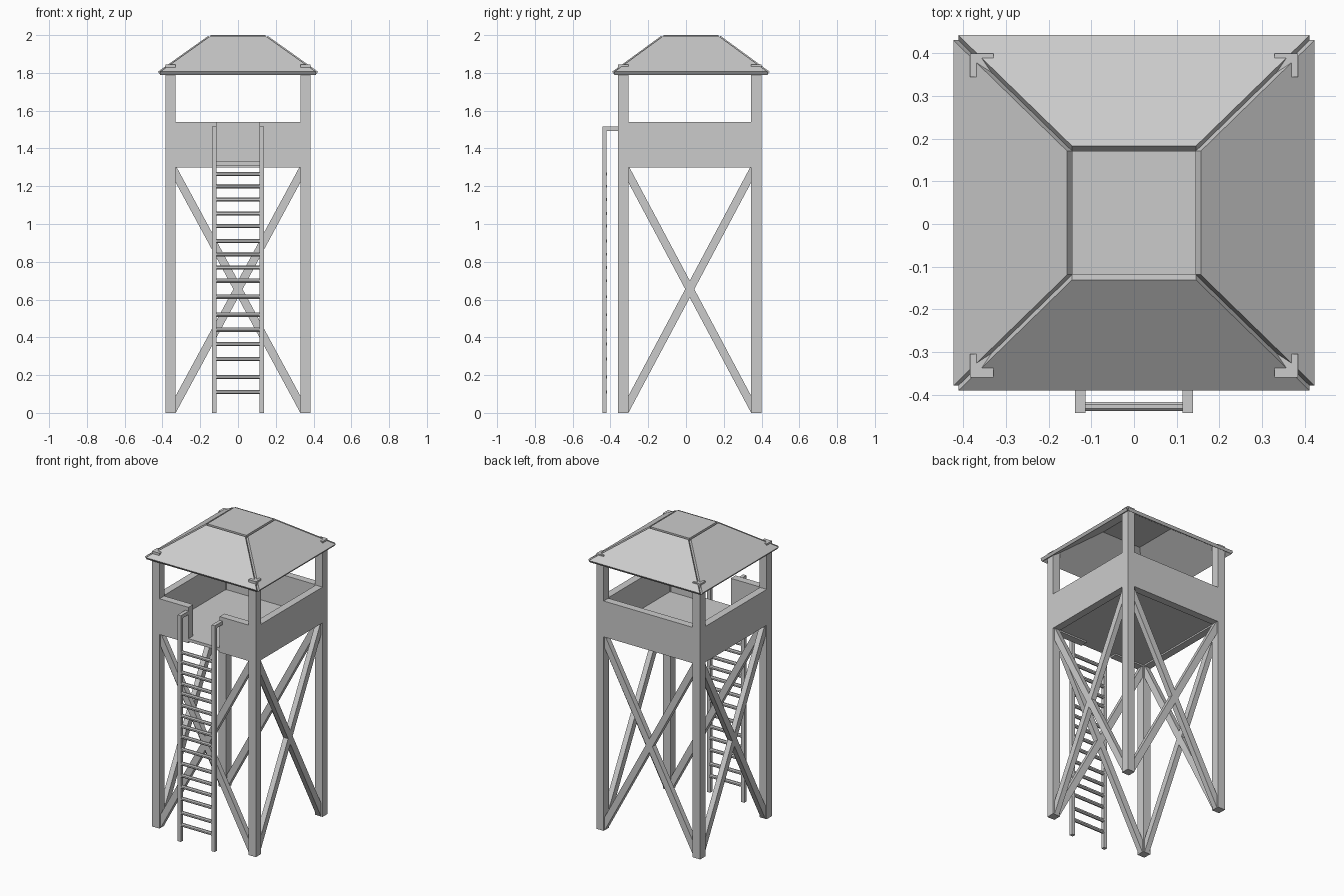
import bpy, bmesh, math
from mathutils import Vector

if "Cube" in bpy.data.objects:
    bpy.data.objects.remove(bpy.data.objects["Cube"])

CY = 0.02            # tower centre in y
XO, XI = 0.385, 0.33  # outer / inner post faces in x
YO, YI = 0.38, 0.325  # same in y, relative to CY


def add_mesh(name, verts, faces):
    me = bpy.data.meshes.new(name)
    me.from_pydata([tuple(v) for v in verts], [], faces)
    bm = bmesh.new()
    bm.from_mesh(me)
    bmesh.ops.recalc_face_normals(bm, faces=bm.faces)
    bm.to_mesh(me)
    bm.free()
    ob = bpy.data.objects.new(name, me)
    bpy.context.collection.objects.link(ob)
    return ob


def slab(name, poly, offset):
    """Extrude a planar polygon by an offset vector."""
    n = len(poly)
    poly = [Vector(p) for p in poly]
    off = Vector(offset)
    faces = [list(range(n)), list(range(n, 2 * n))]
    faces += [[i, (i + 1) % n, (i + 1) % n + n, i + n] for i in range(n)]
    return add_mesh(name, poly + [p + off for p in poly], faces)


def box(name, x0, x1, y0, y1, z0, z1):
    return slab(name, [(x0, y0, z0), (x1, y0, z0), (x1, y1, z0), (x0, y1, z0)],
                (0, 0, z1 - z0))


def span(s, a, b):
    return sorted((s * a, s * b))


# Corner posts
for sx in (-1, 1):
    for sy in (-1, 1):
        x, y = span(sx, XI, XO), span(sy, YI, YO)
        box("corner_post", *x, CY + y[0], CY + y[1], 0, 1.845)

# Cross braces on all four sides
for s in (-1, 1):
    for d in (-1, 1):
        prof = [(-d, 0), (-d, 0.09), (d, 1.31), (d, 1.22)]
        y = CY + s * 0.352 - 0.0175
        slab("brace_front_back", [(u * XI, y, z) for u, z in prof], (0, 0.035, 0))
        x = s * 0.357 - 0.0175
        slab("brace_side", [(x, CY + u * YI, z) for u, z in prof], (0.035, 0, 0))

# Parapet walls with an entrance gap at the front
Z0, Z1, T, GAP = 1.30, 1.54, 0.05, 0.115
box("back_wall", -XI, XI, CY + YO - T, CY + YO, Z0, Z1)
for s in (-1, 1):
    box("side_wall", *span(s, XO - T, XO), CY - YI, CY + YI, Z0, Z1)
    box("front_wall", *span(s, GAP, XI), CY - YO, CY - YO + T, Z0, Z1)

# Floor, with a threshold tongue in the gap
box("floor", -XO + T, XO - T, CY - YO + T, CY + YO - T, 1.31, 1.33)
box("floor_threshold", -GAP, GAP, CY - YO, CY - YO + T, 1.31, 1.33)

# Ladder rails, hooked back to the wall
for s in (-1, 1):
    x = span(s, 0.114, 0.138)
    rail = [(-0.443, 0), (-0.42, 0), (-0.42, 1.492), (-0.355, 1.492),
            (-0.355, 1.515), (-0.443, 1.515)]
    slab("ladder_rail", [(x[0], y, z) for y, z in rail], (x[1] - x[0], 0, 0))

# Ladder rungs, unevenly spaced
for z in (.11, .19, .285, .365, .44, .52, .615, .70, .77, .84, .91, .99,
          1.055, 1.13, 1.20, 1.265):
    ring = [(-0.118, -0.428 + 0.012 * math.cos(a), z + 0.012 * math.sin(a))
            for a in [math.tau * (i + 0.5) / 8 for i in range(8)]]
    slab("ladder_rung", ring, (0.236, 0, 0))

# Roof: four sloping panels pushed outward, leaving open grooves at the hips
RY, ZE, ZT, TH = 0.026, 1.79, 1.98, 0.02
low = [(-.412, -.405), (.412, -.405), (.412, .405), (-.412, .405)]
top = [(-.145, -.145), (.145, -.145), (.145, .145), (-.145, .145)]
for i in range(4):
    j = (i + 1) % 4
    q = [Vector((low[i][0], low[i][1] + RY, ZE)), Vector((low[j][0], low[j][1] + RY, ZE)),
         Vector((top[j][0], top[j][1] + RY, ZT)), Vector((top[i][0], top[i][1] + RY, ZT))]
    normal = (q[1] - q[0]).cross(q[3] - q[0]).normalized()
    slab("roof_panel", q, normal * TH)
slab("roof_cap", [(x, y + RY, ZT) for x, y in top], (0, 0, TH))
